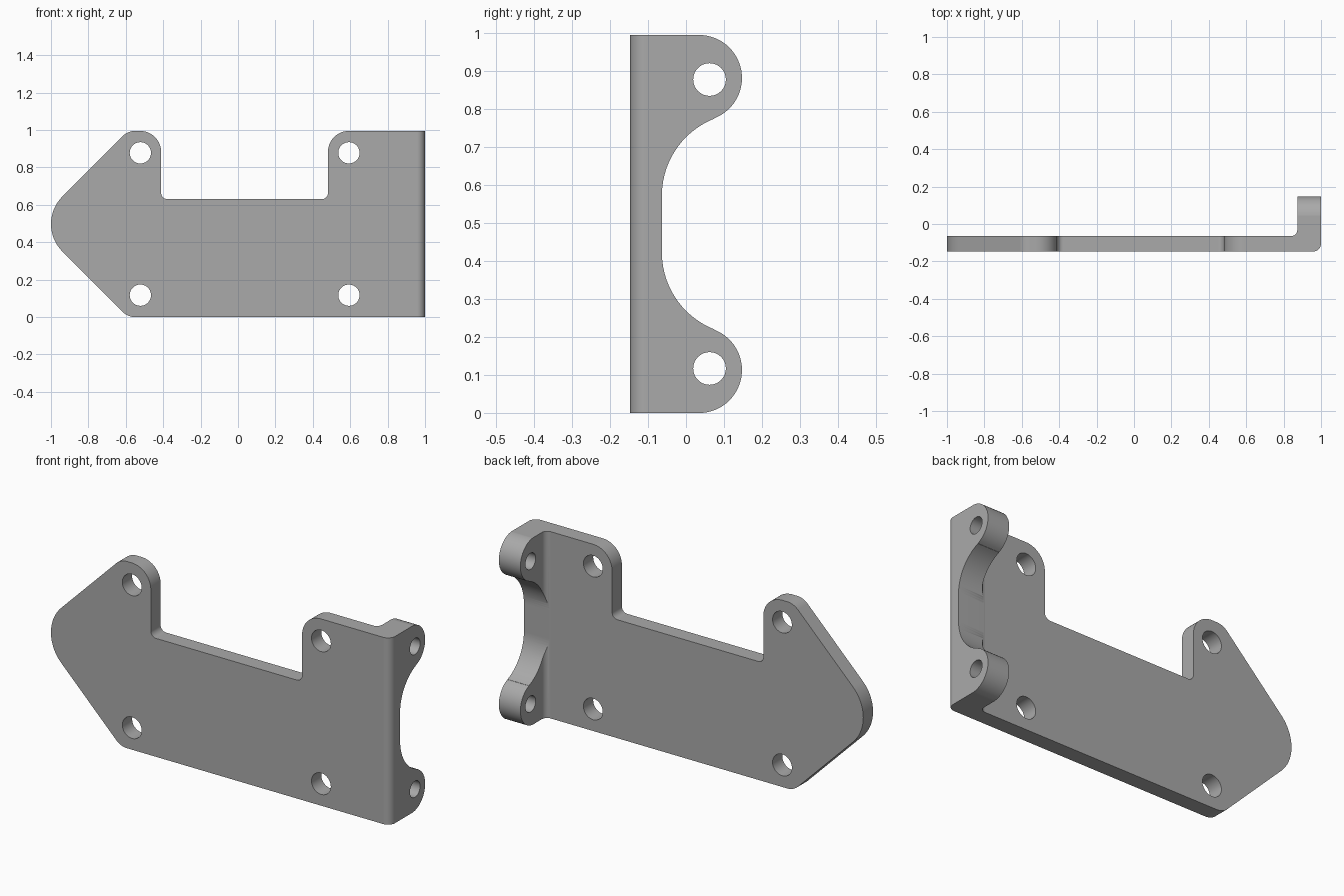
import bpy
import bmesh
from math import cos, sin, pi, radians, acos
from mathutils import Vector, Matrix

cube = bpy.data.objects.get("Cube")
if cube:
    bpy.data.objects.remove(cube, do_unlink=True)

HEIGHT = 0.995
MID = HEIGHT / 2
FRONT, BACK = -0.147, -0.0645      # plate faces in y
FLANGE_IN = 0.873                  # inner face of the flange
HOLE_Z = 0.117


def arc(cx, cy, r, start, end, steps=20):
    return [(cx + r * cos(start + (end - start) * i / steps),
             cy + r * sin(start + (end - start) * i / steps)) for i in range(steps + 1)]


def rounded(corners):
    """Polygon from (x, y, fillet radius) corners."""
    out = []
    for i, (x, y, r) in enumerate(corners):
        p = Vector((x, y))
        if r == 0:
            out.append((x, y))
            continue
        a = (Vector(corners[i - 1][:2]) - p).normalized()
        b = (Vector(corners[(i + 1) % len(corners)][:2]) - p).normalized()
        half = acos(a.dot(b)) / 2
        centre = p + (a + b).normalized() * (r / sin(half))
        start = p + a * (r * cos(half) / sin(half)) - centre
        end = p + b * (r * cos(half) / sin(half)) - centre
        sweep = -start.angle_signed(end)   # angle_signed is clockwise
        for k in range(17):
            v = centre + Matrix.Rotation(sweep * k / 16, 2) @ start
            out.append((v.x, v.y))
    return out


def prism(name, outline, place, low, high):
    """Extrude an outline; place(u, v, w) maps it into the model frame."""
    bm = bmesh.new()
    face = bm.faces.new([bm.verts.new(place(u, v, low)) for u, v in outline])
    top = bmesh.ops.extrude_face_region(bm, geom=[face])["geom"]
    shift = Vector(place(0, 0, high)) - Vector(place(0, 0, low))
    bmesh.ops.translate(bm, vec=shift, verts=[g for g in top if isinstance(g, bmesh.types.BMVert)])
    bmesh.ops.recalc_face_normals(bm, faces=bm.faces)
    mesh = bpy.data.meshes.new(name)
    bm.to_mesh(mesh)
    bm.free()
    obj = bpy.data.objects.new(name, mesh)
    bpy.context.collection.objects.link(obj)
    return obj


def along_x(u, v, w): return (w, u, v)
def along_y(u, v, w): return (u, w, v)
def along_z(u, v, w): return (u, v, w)


def combine(target, tool, operation):
    mod = target.modifiers.new("cut", 'BOOLEAN')
    mod.operation, mod.solver, mod.object = operation, 'EXACT', tool
    tool.hide_render = True
    bpy.context.view_layer.objects.active = target
    bpy.ops.object.modifier_apply(modifier=mod.name)
    bpy.data.objects.remove(tool, do_unlink=True)


# Bent sheet: L section with rounded bend, run along z
section = rounded([(-1.1, FRONT, 0), (1, FRONT, 0.042), (1, 0.3, 0),
                   (FLANGE_IN, 0.3, 0), (FLANGE_IN, BACK, 0.032), (-1.1, BACK, 0)])
bracket = prism("angle_bracket", section, along_z, -0.1, 1.1)

# Front outline: pointed end and top notch
outline = rounded([(1.1, 0, 0), (1.1, HEIGHT, 0), (0.481, HEIGHT, 0.112),
                   (0.481, 0.631, 0.032), (-0.411, 0.631, 0.032),
                   (-0.411, HEIGHT, 0.112), (-0.5885, HEIGHT, 0.09),
                   (-1.086, MID, 0.208), (-0.5885, 0, 0.09)])
combine(bracket, prism("front_outline", outline, along_y, -0.4, 0.5), 'INTERSECT')

# Flange outline: two ears joined by a waist flush with the plate
turn = radians(68.7)
upper = arc(0.034, HEIGHT - 0.113, 0.1135, pi / 2, -turn)
upper += arc(0.154, 0.5725, 0.2175, pi - turn, pi)
lower = [(y, HEIGHT - z) for y, z in reversed(upper)]
side = [(-0.3, HEIGHT + 0.0005)] + upper + lower + [(-0.3, -0.0005)]
combine(bracket, prism("flange_outline", side, along_x, -1.2, 1.2), 'INTERSECT')

# Bolt holes through the plate and the flange ears
for z in (HOLE_Z, HEIGHT - HOLE_Z):
    for x in (-0.522, 0.593):
        ring = arc(x, z, 0.057, 0, 2 * pi, 40)[:-1]
        combine(bracket, prism("plate_hole", ring, along_y, -0.3, 0.1), 'DIFFERENCE')
    ring = arc(0.062, z, 0.043, 0, 2 * pi, 40)[:-1]
    combine(bracket, prism("ear_hole", ring, along_x, 0.7, 1.2), 'DIFFERENCE')

# Plain grey metal
grey = bpy.data.materials.new("grey_metal")
grey.use_nodes = True
colour = (0.4, 0.4, 0.4, 1)
grey.diffuse_color = colour
grey.node_tree.nodes["Principled BSDF"].inputs["Base Color"].default_value = colour
bracket.data.materials.clear()
bracket.data.materials.append(grey)

# Smooth bends, crisp edges
bpy.ops.object.select_all(action='DESELECT')
bracket.select_set(True)
bpy.context.view_layer.objects.active = bracket
bpy.ops.object.shade_smooth_by_angle(angle=radians(30))
weighted = bracket.modifiers.new("even_shading", 'WEIGHTED_NORMAL')
weighted.keep_sharp = True
